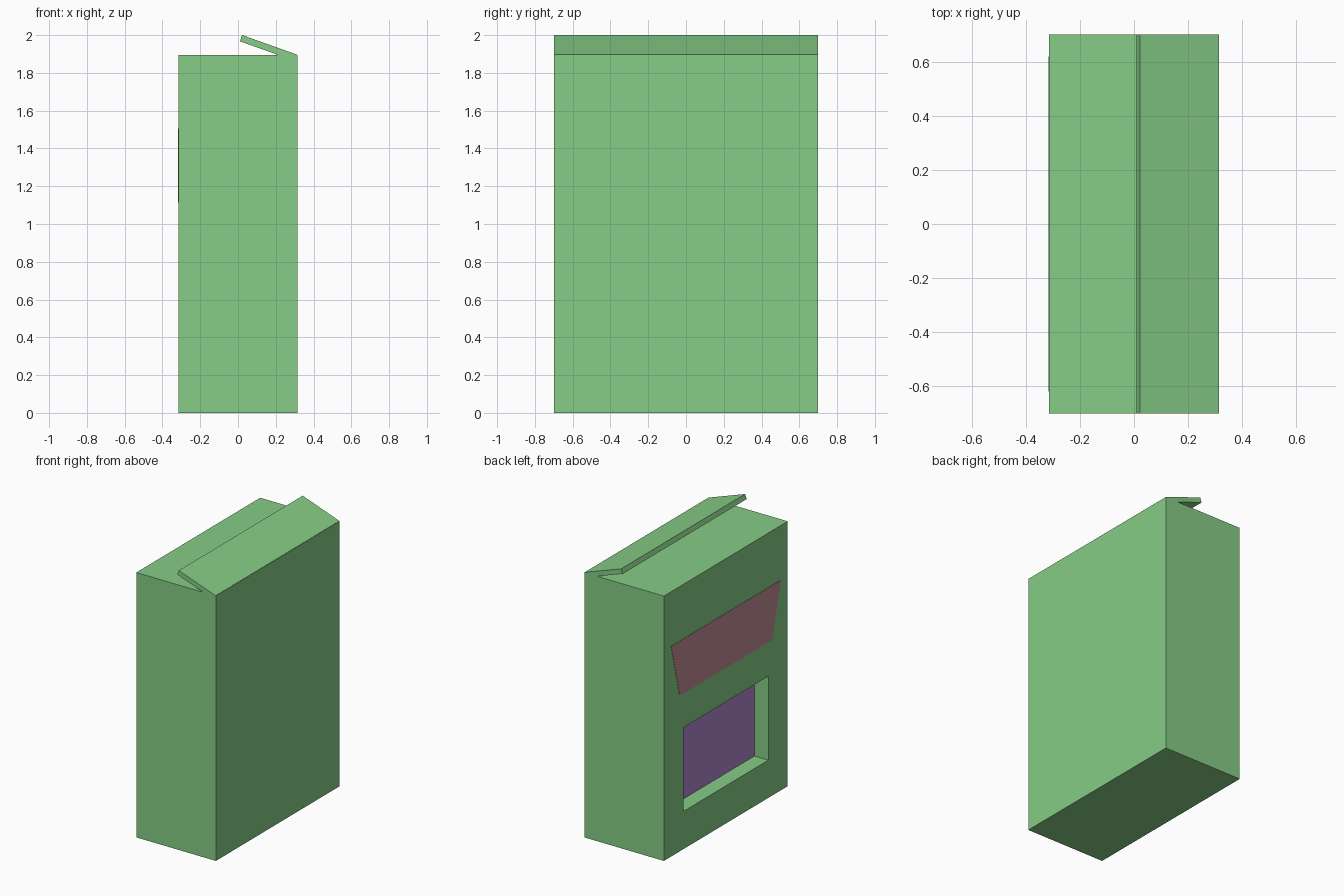
import bpy, bmesh

if "Cube" in bpy.data.objects:
    bpy.data.objects.remove(bpy.data.objects["Cube"])

W, D, H = 0.315, 0.70, 1.895   # half width, half depth, body height


def material(name, rgb):
    m = bpy.data.materials.new(name)
    m.diffuse_color = (*rgb, 1)
    m.use_nodes = True
    m.node_tree.nodes["Principled BSDF"].inputs["Base Color"].default_value = m.diffuse_color
    return m


green = material("green_shell", (0.24, 0.61, 0.24))
purple = material("purple_recess", (0.43, 0.24, 0.60))
red = material("red_panel", (0.54, 0.26, 0.30))


def finish(name, bm, *mats):
    bmesh.ops.recalc_face_normals(bm, faces=bm.faces)
    me = bpy.data.meshes.new(name)
    bm.to_mesh(me)
    bm.free()
    for m in mats:
        me.materials.append(m)
    ob = bpy.data.objects.new(name, me)
    bpy.context.collection.objects.link(ob)
    return ob


def prism(name, points, offset, mat):
    """Polygon extruded along the offset vector."""
    bm = bmesh.new()
    face = bm.faces.new([bm.verts.new(p) for p in points])
    ext = bmesh.ops.extrude_face_region(bm, geom=[face], use_keep_orig=True)
    verts = [g for g in ext["geom"] if isinstance(g, bmesh.types.BMVert)]
    bmesh.ops.translate(bm, verts=verts, vec=offset)
    return finish(name, bm, mat)


# Box body with a rectangular recess in the -x face
bm = bmesh.new()
bmesh.ops.create_cube(bm, size=1)
for v in bm.verts:
    v.co = (v.co.x * 2 * W, v.co.y * 2 * D, (v.co.z + 0.5) * H)
bm.normal_update()
front = min(bm.faces, key=lambda f: f.calc_center_median().x)
bmesh.ops.inset_individual(bm, faces=[front], thickness=0.1)
for v in front.verts:
    v.co.y = 0.48 if v.co.y > 0 else -0.48
    v.co.z = 0.87 if v.co.z > H / 2 else 0.27
pocket = bmesh.ops.extrude_discrete_faces(bm, faces=[front])["faces"][0]
bmesh.ops.translate(bm, verts=pocket.verts, vec=(0.11, 0, 0))
pocket.material_index = 1
finish("body", bm, green, purple)

# Tapered panel above the recess
prism("upper_panel",
      [(-W, 0.62, 1.505), (-W, -0.62, 1.505), (-W, -0.523, 1.115), (-W, 0.523, 1.115)],
      (-0.002, 0, 0), red)

# Tilted flap on top, hinged along the +x edge
flap = [(0.022, 2.0), (0.312, 1.897), (0.300, 1.864), (0.010, 1.967)]
prism("top_flap", [(x, -D, z) for x, z in flap], (0, 2 * D, 0), green)
